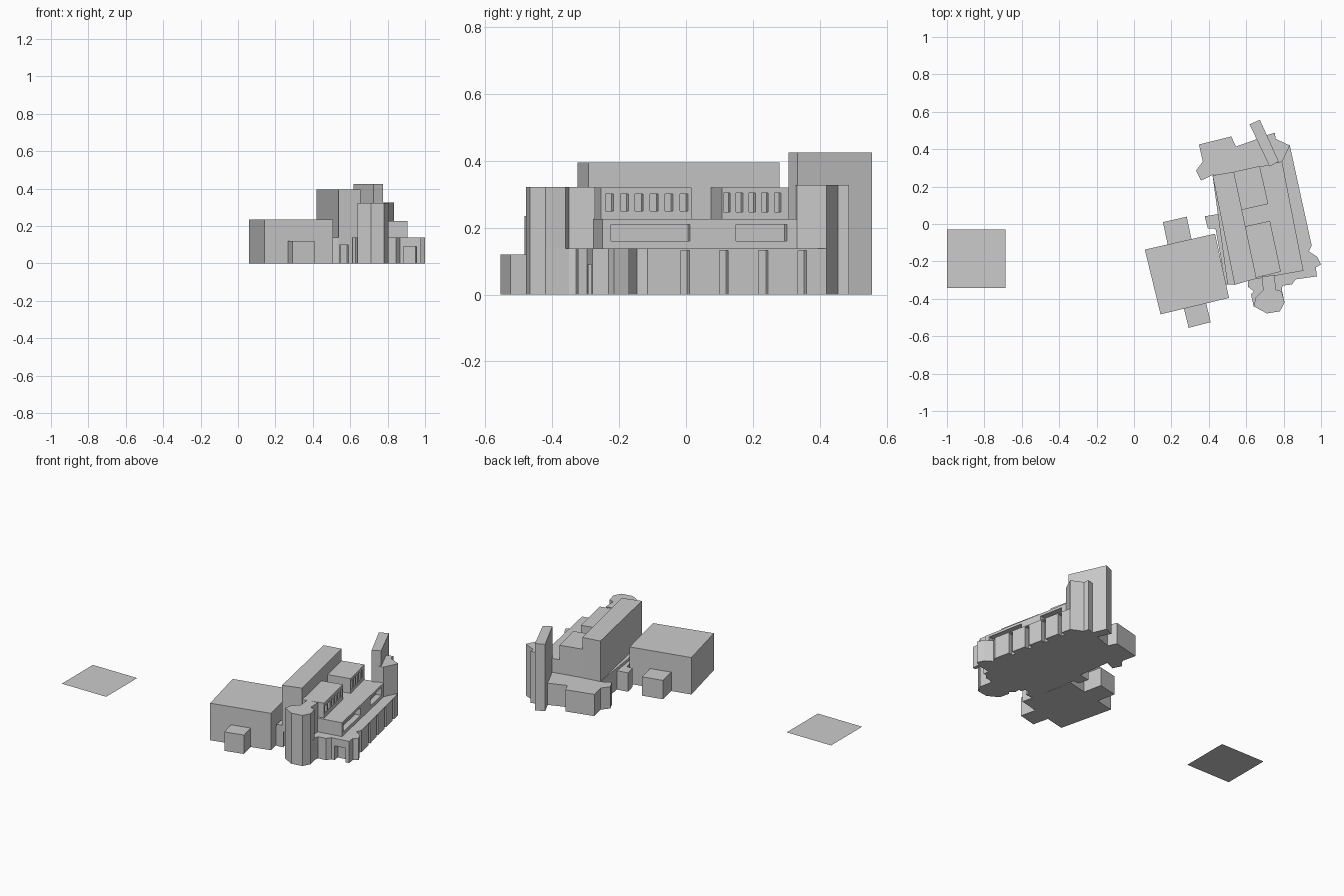
import bpy, bmesh
from mathutils import Vector


def prism(name, pts, z0, z1):
    """Extrude a plan outline from z0 to z1."""
    bm = bmesh.new()
    face = bm.faces.new([bm.verts.new((x, y, z0)) for x, y in pts])
    if z1 > z0:
        ext = bmesh.ops.extrude_face_region(bm, geom=[face])
        top = [v for v in ext["geom"] if isinstance(v, bmesh.types.BMVert)]
        bmesh.ops.translate(bm, verts=top, vec=(0, 0, z1 - z0))
        if not any(len(f.verts) == len(pts) and abs(f.calc_center_median().z - z0) < 1e-6 for f in bm.faces):
            bm.faces.new([v for v in bm.verts if abs(v.co.z - z0) < 1e-6])
    bmesh.ops.recalc_face_normals(bm, faces=bm.faces)
    me = bpy.data.meshes.new(name)
    bm.to_mesh(me)
    bm.free()
    ob = bpy.data.objects.new(name, me)
    bpy.context.collection.objects.link(ob)
    return ob


def recess(ob, p, q, spans, z0, z1, depth, axis=1):
    """Cut openings into the wall p-q; spans are world y (axis 1) or x (axis 0).
    The wall must run so that its inside lies to the left of p -> q."""
    p, q = Vector(p), Vector(q)
    d = q - p
    inward = Vector((-d.y, d.x)).normalized()
    for a, b in spans:
        s, e = (p + d * ((t - p[axis]) / d[axis]) for t in (a, b))
        quad = [s - inward * .03, e - inward * .03, e + inward * depth, s + inward * depth]
        cut = prism("opening_cutter", quad, z0, z1)
        cut.hide_render = True
        mod = ob.modifiers.new("opening", 'BOOLEAN')
        mod.operation, mod.object, mod.solver = 'DIFFERENCE', cut, 'EXACT'
        bpy.context.view_layer.objects.active = ob
        bpy.ops.object.modifier_apply(modifier=mod.name)
        bpy.data.objects.remove(cut)


# Separate flat plaza slab
prism("flat_plaza", [(-1, -.342), (-.688, -.342), (-.688, -.03), (-1, -.03)], 0, 0)

# Side hall with its two low porches
prism("side_hall", [(.058, -.137), (.433, -.052), (.508, -.395), (.142, -.483)], 0, .235)
prism("hall_front_porch", [(.267, -.452), (.385, -.42), (.41, -.525), (.292, -.555)], 0, .12)
prism("hall_back_porch", [(.155, .01), (.282, .039), (.308, -.085), (.181, -.115)], 0, .12)

# Low link between hall and main building
prism("link_block", [(.378, .041), (.47, .057), (.55, -.3), (.49, -.325), (.436, -.025), (.395, -.025)], 0, .12)

# Ground floor with stepped entrance corner
ground = prism("ground_floor", [
    (.757, .455), (.833, .42), (.95, -.115), (.935, -.147), (.978, -.174), (1, -.216),
    (.972, -.232), (.978, -.28), (.865, -.296), (.844, -.323), (.79, -.33), (.77, -.3),
    (.66, -.31), (.61, -.34), (.61, -.302), (.535, -.323), (.5, -.325), (.42, .26), (.65, .32)], 0, .138)
recess(ground, (.95, -.115), (.833, .42),
       [(-.015, .01), (.1, .126), (.217, .245), (.335, .36)], -.02, .132, .03)
recess(ground, (.865, -.296), (.978, -.28), [(.885, .955)], -.02, .09, .04, 0)
recess(ground, (.535, -.323), (.61, -.302), [(.543, .59)], -.02, .11, .03, 0)

# Rear wing
prism("rear_wing", [(.347, .425), (.52, .468), (.545, .414), (.66, .455), (.73, .31),
                    (.42, .262), (.358, .232), (.332, .286), (.368, .334)], 0, .138)

# Second storey with two long strip windows
storey = prism("second_storey", [(.534, .278), (.792, .332), (.906, -.25), (.655, -.294)], .125, .226)
recess(storey, (.906, -.25), (.792, .332), [(-.225, .012), (.15, .302)], .16, .21, .035)

# Tall spine
prism("tall_spine", [(.42, .26), (.534, .279), (.655, -.292), (.538, -.325)], .1, .395)

# Two upper blocks with rows of small windows
front_block = prism("upper_front_block", [(.588, -.014), (.727, .017), (.785, -.255), (.65, -.288)], .2, .32)
recess(front_block, (.785, -.255), (.727, .017),
       [(-.241 + .0445 * i, -.217 + .0445 * i) for i in range(6)], .25, .3, .025)
back_block = prism("upper_back_block", [(.53, .278), (.672, .31), (.718, .107), (.575, .075)], .2, .32)
recess(back_block, (.718, .107), (.672, .31),
       [(.112 + .038 * i, .132 + .038 * i) for i in range(5)], .247, .303, .025)

# Front stair tower: waisted shaft on a wider base
prism("front_tower_base", [(.61, -.3), (.61, -.335), (.64, -.36), (.625, -.375), (.64, -.44), (.71, -.478),
                           (.78, -.467), (.805, -.42), (.79, -.35), (.8, -.3)], 0, .138)
prism("front_tower", [(.684, -.282), (.753, -.272), (.757, -.35), (.79, -.36), (.805, -.42), (.78, -.467),
                      (.71, -.478), (.64, -.44), (.65, -.395), (.69, -.355)], .1, .322)

# Rear corner tower and the tall fin beside it
rear_tower = prism("rear_tower", [(.73, .32), (.792, .332), (.833, .42), (.757, .455), (.753, .488),
                                  (.71, .475)], 0, .327)
recess(rear_tower, (.833, .42), (.757, .455), [(.81, .785)], -.02, .09, .02, 0)
prism("tall_fin", [(.618, .533), (.673, .557), (.774, .334), (.725, .307)], 0, .425)
